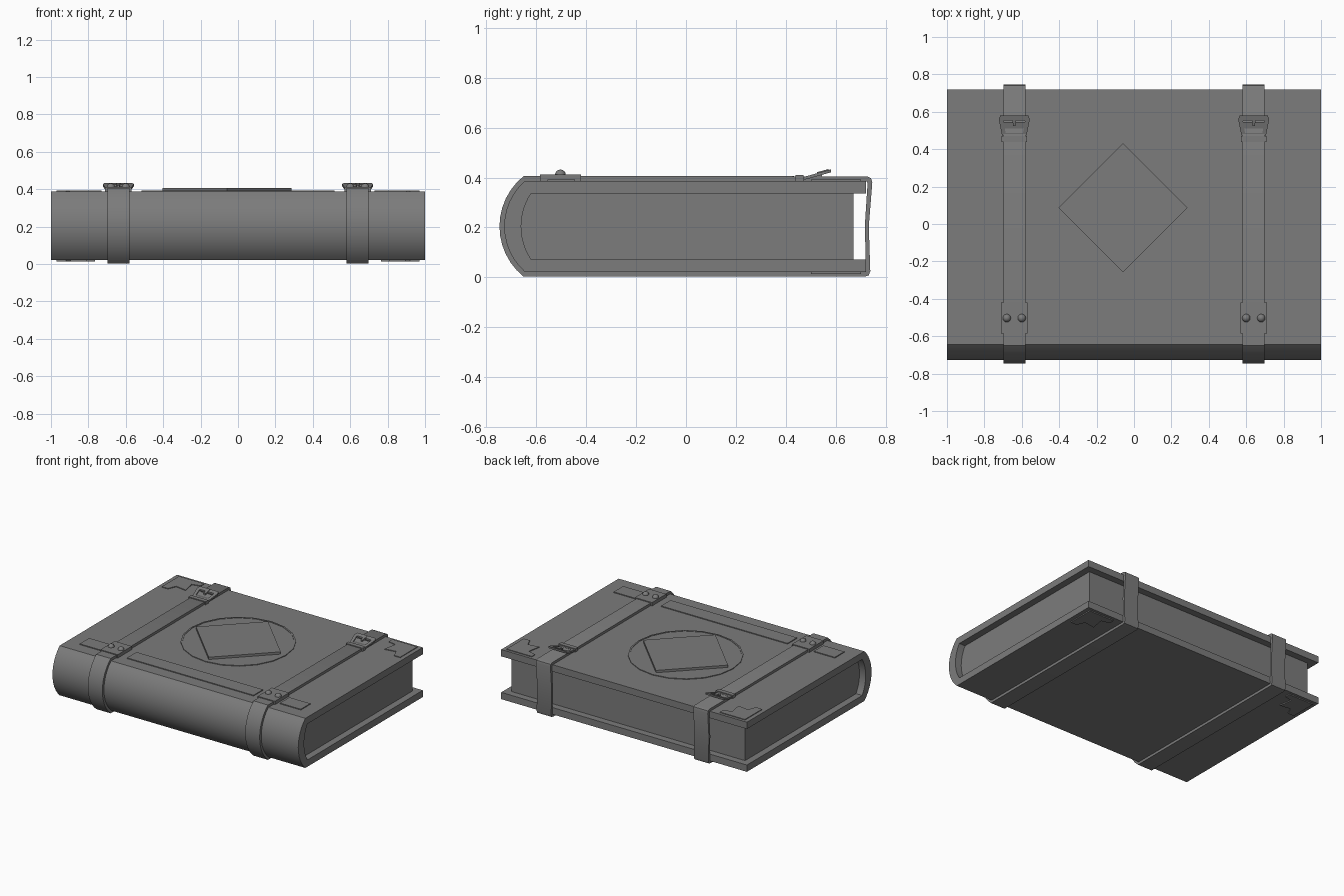
import bpy, bmesh, math

cube = bpy.data.objects.get("Cube")
if cube:
    bpy.data.objects.remove(cube, do_unlink=True)

grey = bpy.data.materials.new("plain_grey")
grey.use_nodes = True
COLOUR = (0.2, 0.2, 0.2, 1)
grey.diffuse_color = COLOUR
grey.node_tree.nodes["Principled BSDF"].inputs["Base Color"].default_value = COLOUR

TOP, BOTTOM = 0.387, 0.022
MID = (TOP + BOTTOM) / 2


def finish(name, bm, smooth=False):
    bmesh.ops.recalc_face_normals(bm, faces=bm.faces)
    mesh = bpy.data.meshes.new(name)
    bm.to_mesh(mesh)
    bm.free()
    mesh.materials.append(grey)
    ob = bpy.data.objects.new(name, mesh)
    bpy.context.collection.objects.link(ob)
    if smooth:
        bpy.ops.object.select_all(action='DESELECT')
        ob.select_set(True)
        bpy.context.view_layer.objects.active = ob
        bpy.ops.object.shade_smooth_by_angle(angle=math.radians(30))
    return ob


def prism(name, start, end, smooth=False):
    """Solid between two matching polygons."""
    bm = bmesh.new()
    a = [bm.verts.new(p) for p in start]
    b = [bm.verts.new(p) for p in end]
    bm.faces.new(a)
    bm.faces.new(b)
    for i in range(len(a)):
        j = (i + 1) % len(a)
        bm.faces.new((a[i], a[j], b[j], b[i]))
    return finish(name, bm, smooth)


def ring(name, loops, smooth=False):
    """Closed frame through four matching loops."""
    bm = bmesh.new()
    rows = [[bm.verts.new(p) for p in loop] for loop in loops]
    n = len(rows[0])
    for k in range(4):
        r, q = rows[k], rows[(k + 1) % 4]
        for i in range(n):
            j = (i + 1) % n
            bm.faces.new((r[i], r[j], q[j], q[i]))
    return finish(name, bm, smooth)


def side_prism(name, profile, half, smooth=False):
    return prism(name, [(-half, y, z) for y, z in profile],
                 [(half, y, z) for y, z in profile], smooth)


def plate(name, outline, z0, z1):
    return prism(name, [(x, y, z0) for x, y in outline], [(x, y, z1) for x, y in outline])


def box(name, x0, x1, y0, y1, z0, z1):
    return plate(name, [(x0, y0), (x1, y0), (x1, y1), (x0, y1)], z0, z1)


def spine_arc(y_edge, y_mid, half_height, steps=12):
    """Circular arc from the top edge round to the bottom edge."""
    sag = y_edge - y_mid
    radius = (half_height ** 2 + sag ** 2) / (2 * sag)
    sweep = math.asin(half_height / radius)
    angles = [sweep * (1 - 2 * i / steps) for i in range(steps + 1)]
    return [(y_mid + radius * (1 - math.cos(a)), MID + radius * math.sin(a)) for a in angles]


def circle(radius, n, cx=-0.058, cy=0.087):
    return [(cx + radius * math.sin(math.tau * i / n),
             cy + radius * math.cos(math.tau * i / n)) for i in range(n)]


# Cover and page block
BOARD = 0.05
half = (TOP - BOTTOM) / 2
outer = spine_arc(-0.645, -0.728, half)
inner = spine_arc(-0.62, -0.66, half - BOARD)
side_prism("cover", [(0.72, TOP)] + outer + [(0.72, BOTTOM), (0.72, BOTTOM + BOARD)]
           + inner[::-1] + [(0.72, TOP - BOARD)], 1.0, True)
side_prism("page_block", [(0.67, TOP - BOARD)] + inner + [(0.67, BOTTOM + BOARD)], 0.95, True)

# Round medallion with a raised diamond
outside, inside = circle(0.385, 20), circle(0.374, 20)
low, high = TOP - 0.01, TOP + 0.005
ring("medallion_rim", [[(x, y, z) for x, y in c] for c, z in
                       ((outside, low), (outside, high), (inside, high), (inside, low))])
plate("medallion_disc", circle(0.376, 20), low, TOP + 0.002)
plate("medallion_diamond", circle(0.345, 4), low, 0.406)

# Flat strips along the spine edge
for name, x0, x1 in (("middle_strip", -0.515, 0.515), ("left_strip", 0.73, 0.9),
                     ("right_strip", -0.9, -0.73)):
    box(name, x0, x1, -0.555, -0.445, low, TOP + 0.006)

# Corner plates on both boards
corner = [(0.92, 0.5), (0.895, 0.56), (0.81, 0.547), (0.828, 0.645), (0.765, 0.66),
          (0.765, 0.7), (0.97, 0.7), (0.97, 0.5)]
for side, s in (("left", 1), ("right", -1)):
    outline = [(s * x, y) for x, y in corner]
    plate(side + "_top_corner_plate", outline, low, TOP + 0.005)
    plate(side + "_bottom_corner_plate", outline, BOTTOM - 0.008, BOTTOM + 0.005)

# Strap loops, rivet plates and buckles
strap_out = spine_arc(-0.65, -0.747, half + 0.019) + [
    (0.715, 0.003), (0.732, 0.008), (0.738, 0.025), (0.732, MID),
    (0.746, 0.38), (0.741, 0.397), (0.725, 0.405)]
strap_in = spine_arc(-0.645, -0.727, half - 0.001) + [
    (0.71, 0.023), (0.716, 0.024), (0.721, 0.03), (0.716, MID),
    (0.727, 0.375), (0.725, 0.384), (0.718, 0.386)]


def tilted(points, cx, lift):
    return [(cx + x, y, 0.39 + (y - 0.47) * 0.28 + lift) for x, y in points]


def symmetric(points):
    return points + [(-x, y) for x, y in reversed(points)]


for side, s in (("left", 1), ("right", -1)):
    cx = 0.64 * s
    x0, x1 = cx - 0.059, cx + 0.059
    ring(side + "_strap", [[(x, y, z) for y, z in loop] for loop, x in
                           ((strap_out, x0), (strap_out, x1), (strap_in, x1), (strap_in, x0))], True)
    box(side + "_rivet_plate", cx - 0.07, cx + 0.07, -0.585, -0.42, low, 0.412)
    for i, dx in enumerate((-0.04, 0.04)):
        bm = bmesh.new()
        bmesh.ops.create_uvsphere(bm, u_segments=16, v_segments=8, radius=0.022)
        bmesh.ops.translate(bm, verts=bm.verts, vec=(cx + dx, -0.503, 0.41))
        finish(f"{side}_rivet_{i + 1}", bm, True)
    box(side + "_strap_keeper", cx - 0.069, cx + 0.069, 0.438, 0.47, low, 0.411)
    frame = symmetric([(0.065, 0.472), (0.083, 0.56), (0.075, 0.58)])
    hole = symmetric([(0.046, 0.486), (0.058, 0.545), (0.055, 0.553)])
    ring(side + "_buckle_frame", [tilted(frame, cx, 0), tilted(frame, cx, 0.012),
                                  tilted(hole, cx, 0.012), tilted(hole, cx, 0)])
    flap = symmetric([(0.057, 0.465), (0.057, 0.545)])
    prism(side + "_strap_flap", tilted(flap, cx, -0.008), tilted(flap, cx, 0.004))
    prong = symmetric([(0.007, 0.525), (0.011, 0.57)])
    prism(side + "_buckle_prong", tilted(prong, cx, 0), tilted(prong, cx, 0.016))
